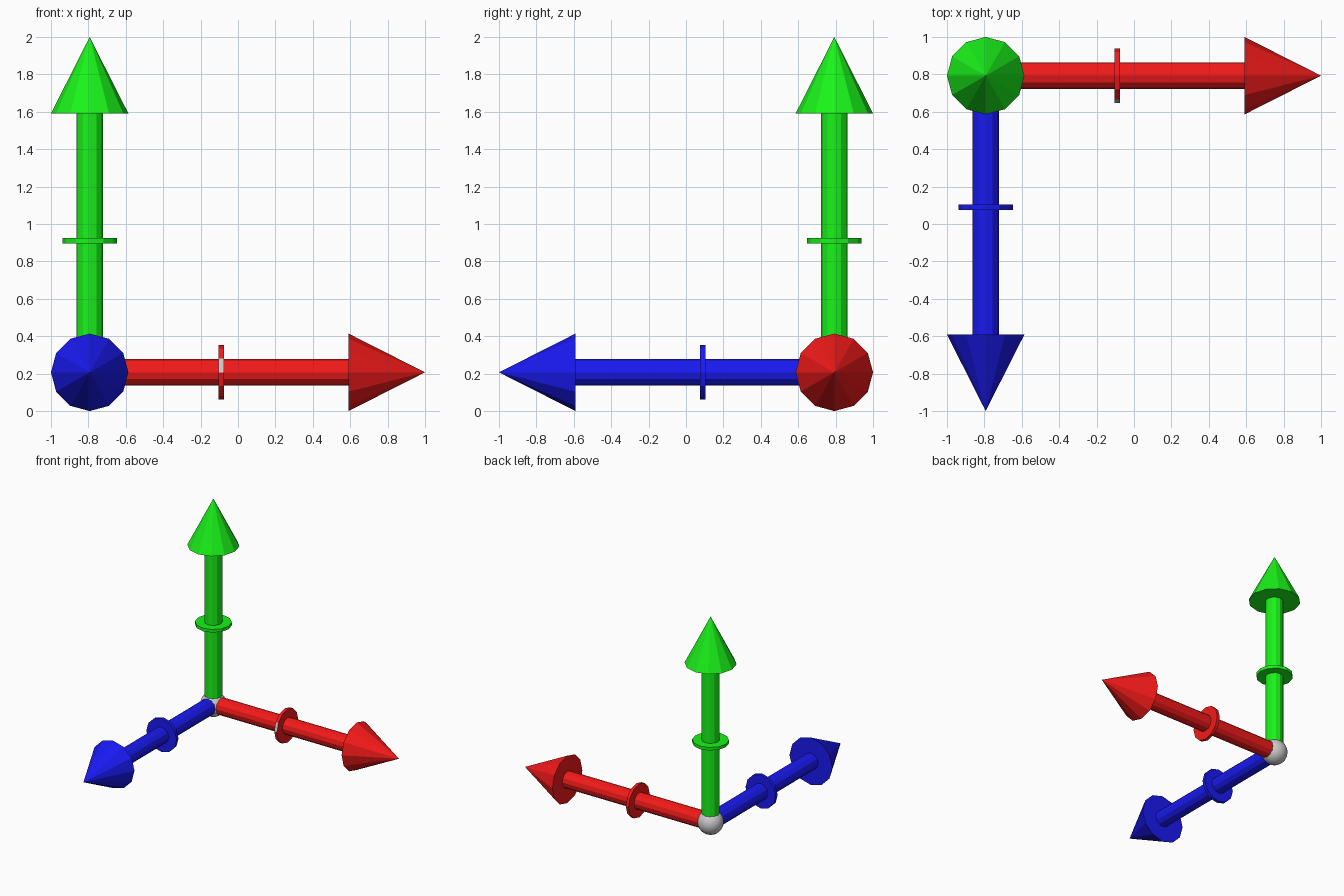
import bpy, bmesh
from math import radians
from mathutils import Matrix, Vector

if "Cube" in bpy.data.objects:
    bpy.data.objects.remove(bpy.data.objects["Cube"])

ORIGIN = Vector((-0.793, 0.793, 0.207))
SIDES = 12


def material(name, rgb):
    m = bpy.data.materials.new(name)
    m.diffuse_color = (*rgb, 1)
    m.use_nodes = True
    m.node_tree.nodes["Principled BSDF"].inputs["Base Color"].default_value = m.diffuse_color
    return m


def make_object(name, bm, mats=()):
    mesh = bpy.data.meshes.new(name)
    bm.to_mesh(mesh)
    bm.free()
    for m in mats:
        mesh.materials.append(m)
    obj = bpy.data.objects.new(name, mesh)
    bpy.context.collection.objects.link(obj)
    return obj


def tapered(name, start, end, r1, r2, rot, mat):
    """Twelve-sided solid along an arrow, from start to end."""
    bm = bmesh.new()
    bmesh.ops.create_cone(
        bm, cap_ends=True, segments=SIDES, radius1=r1, radius2=r2, depth=end - start,
        matrix=Matrix.Translation(ORIGIN) @ rot @ Matrix.Translation((0, 0, (start + end) / 2)))
    if r2 == 0:
        bmesh.ops.remove_doubles(bm, verts=bm.verts, dist=1e-5)
    return make_object(name, bm, [mat])


grey = material("grey", (0.6, 0.6, 0.6))
arrows = {
    "red": ((0.9, 0.01, 0.01), Matrix.Rotation(radians(90), 4, 'Y')),
    "green": ((0.01, 0.9, 0.01), Matrix.Identity(4)),
    "blue": ((0.01, 0.01, 0.9), Matrix.Rotation(radians(90), 4, 'X')),
}

# Three arrows: shaft, thin collar at mid length, pointed head
for color, (rgb, rot) in arrows.items():
    mat = material(color, rgb)
    tapered(color + "_shaft", 0, 1.39, 0.071, 0.071, rot, mat)
    collar = tapered(color + "_collar", 0.69, 0.717, 0.146, 0.146, rot, mat)
    tapered(color + "_head", 1.384, 1.793, 0.207, 0, rot, mat)
    # The red collar has one grey facet on its front rim
    if color == "red":
        collar.data.materials.append(grey)
        facet = min(collar.data.polygons,
                    key=lambda p: p.center.y - 0.1 * p.center.z)
        facet.material_index = 1

# Ball where the arrows meet
bm = bmesh.new()
bmesh.ops.create_uvsphere(bm, u_segments=24, v_segments=12, radius=0.104,
                          matrix=Matrix.Translation(ORIGIN))
for f in bm.faces:
    f.smooth = True
make_object("centre_ball", bm)
